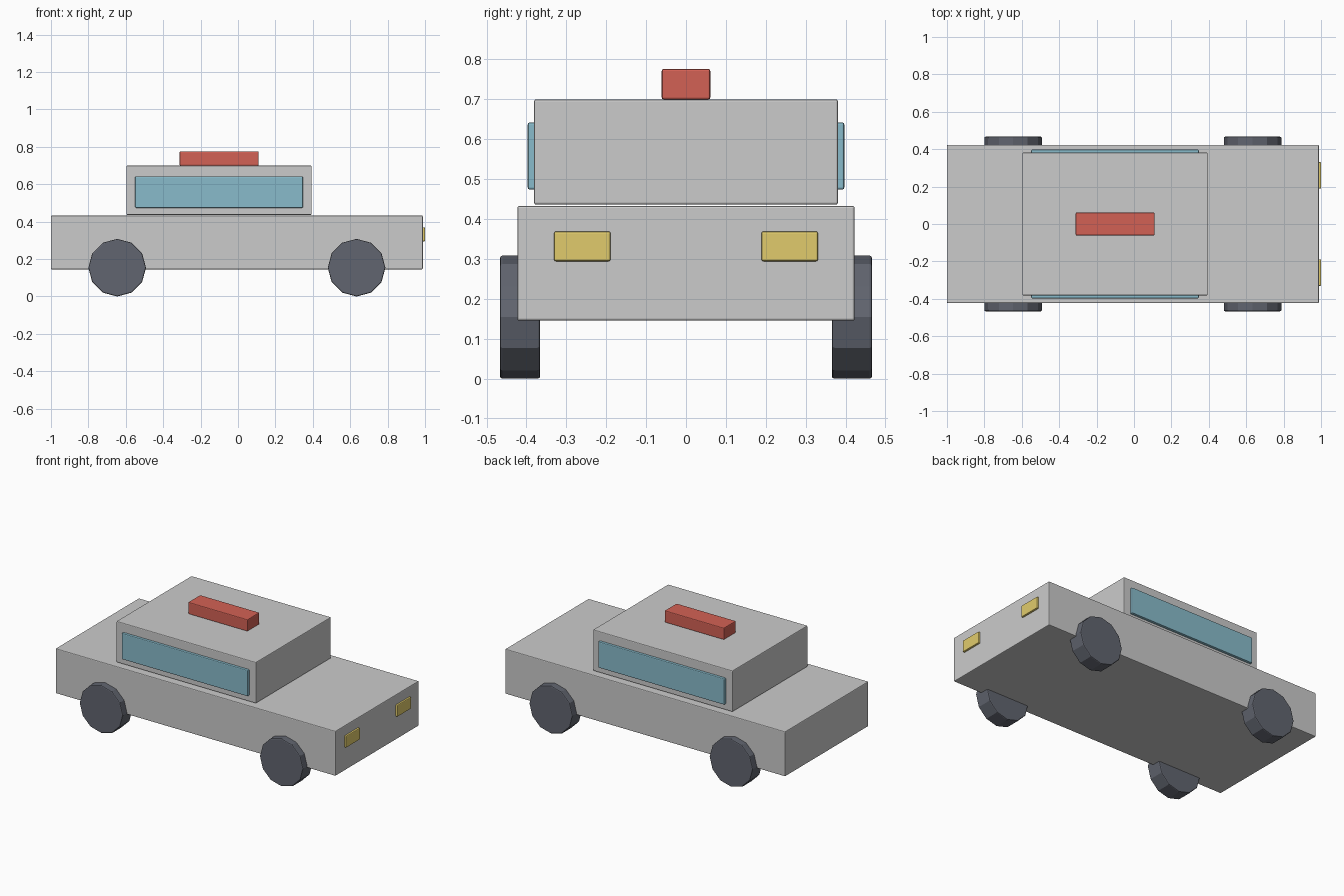
import bpy, bmesh
from math import pi
from mathutils import Matrix, Vector

if "Cube" in bpy.data.objects:
    bpy.data.objects.remove(bpy.data.objects["Cube"])


def material(name, rgb):
    m = bpy.data.materials.new(name)
    m.diffuse_color = (*rgb, 1)
    m.use_nodes = True
    m.node_tree.nodes["Principled BSDF"].inputs["Base Color"].default_value = m.diffuse_color
    return m


glass = material("glass", (0.25, 0.50, 0.60))
red = material("red", (0.65, 0.12, 0.09))
yellow = material("yellow", (0.75, 0.60, 0.15))
rubber = material("rubber", (0.12, 0.13, 0.16))


def finish(name, bm, mat, bevel):
    bmesh.ops.recalc_face_normals(bm, faces=bm.faces)
    mesh = bpy.data.meshes.new(name)
    bm.to_mesh(mesh)
    bm.free()
    ob = bpy.data.objects.new(name, mesh)
    bpy.context.collection.objects.link(ob)
    if mat:
        mesh.materials.append(mat)
    mod = ob.modifiers.new("soft_edges", 'BEVEL')
    mod.width = bevel
    mod.segments = 2
    mod.limit_method = 'ANGLE'
    mod.angle_limit = pi / 4
    return ob


def box(name, lo, hi, mat=None, bevel=0.005):
    lo, hi = Vector(lo), Vector(hi)
    bm = bmesh.new()
    bmesh.ops.create_cube(bm, size=1, matrix=Matrix.Translation((lo + hi) / 2)
                          @ Matrix.Diagonal((*(hi - lo), 1)))
    return finish(name, bm, mat, bevel)


def wheel(name, x, y, radius=0.154, width=0.101):
    bm = bmesh.new()
    bmesh.ops.create_cone(bm, cap_ends=True, segments=12, radius1=radius,
                          radius2=radius, depth=width,
                          matrix=Matrix.Translation((x, y, radius))
                          @ Matrix.Rotation(pi / 2, 4, 'X'))
    return finish(name, bm, rubber, 0.006)


# Lower body, cabin and roof light bar
box("body", (-1, -0.423, 0.145), (0.988, 0.423, 0.433))
box("cabin", (-0.597, -0.381, 0.436), (0.394, 0.381, 0.70))
box("roof_light", (-0.312, -0.061, 0.70), (0.11, 0.061, 0.776), red)

# Mirrored windows, headlights and wheels
for label, s in (("right", -1), ("left", 1)):
    def span(a, b):
        return sorted((s * a, s * b))

    y0, y1 = span(0.372, 0.397)
    box(label + "_window", (-0.55, y0, 0.474), (0.347, y1, 0.642), glass)
    y0, y1 = span(0.189, 0.331)
    box(label + "_headlight", (0.97, y0, 0.294), (1.0, y1, 0.369), yellow)
    for end, x in (("front", 0.634), ("rear", -0.646)):
        wheel(f"{end}_{label}_wheel", x, s * 0.416)
